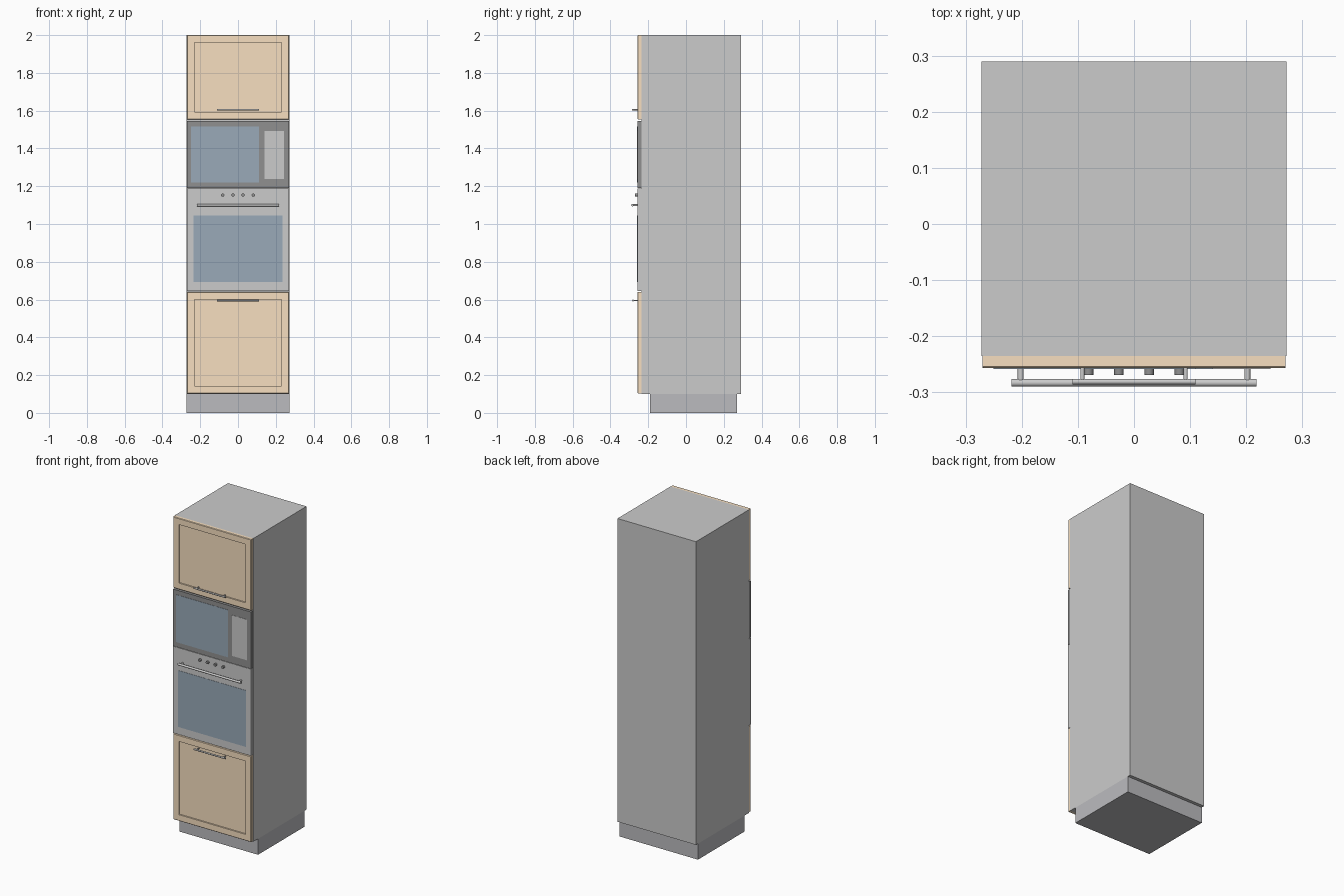
import bpy, bmesh, math
from mathutils import Matrix, Vector

if "Cube" in bpy.data.objects:
    bpy.data.objects.remove(bpy.data.objects["Cube"])


def material(name, rgb):
    m = bpy.data.materials.new(name)
    m.diffuse_color = (*rgb, 1.0)
    m.use_nodes = True
    m.node_tree.nodes["Principled BSDF"].inputs["Base Color"].default_value = m.diffuse_color
    return m


WOOD = material("wood", (0.93, 0.74, 0.53))
GLASS = material("tinted_glass", (0.32, 0.40, 0.48))
DARK = material("dark_metal", (0.28, 0.28, 0.28))
MID = material("plinth_grey", (0.50, 0.50, 0.52))

CARCASS_FRONT = -0.2355
FACE = -0.257          # front plane of doors and appliances


def finish(name, bm, mat=None):
    bmesh.ops.recalc_face_normals(bm, faces=bm.faces)
    me = bpy.data.meshes.new(name)
    bm.to_mesh(me)
    bm.free()
    ob = bpy.data.objects.new(name, me)
    bpy.context.collection.objects.link(ob)
    if mat:
        me.materials.append(mat)
    return ob


def add_box(bm, x, y, z):
    size = Vector((x[1] - x[0], y[1] - y[0], z[1] - z[0]))
    mid = Vector((sum(x) / 2, sum(y) / 2, sum(z) / 2))
    bmesh.ops.create_cube(bm, size=1, matrix=Matrix.Translation(mid) @ Matrix.Diagonal((*size, 1)))


def box(name, x, y, z, mat=None):
    bm = bmesh.new()
    add_box(bm, x, y, z)
    return finish(name, bm, mat)


def add_rod(bm, centre, radius, length, axis, sides=24):
    rot = Matrix.Rotation(math.pi / 2, 4, "Y" if axis == "X" else "X")
    bmesh.ops.create_cone(bm, cap_ends=True, segments=sides, radius1=radius, radius2=radius,
                          depth=length, matrix=Matrix.Translation(centre) @ rot)


def smooth(ob):
    for p in ob.data.polygons:
        p.use_smooth = len(p.vertices) == 4
    bm = bmesh.new()
    bm.from_mesh(ob.data)
    for e in bm.edges:
        e.smooth = e.calc_face_angle(0) < math.radians(40)
    bm.to_mesh(ob.data)
    bm.free()


def front_face(bm):
    return max((f for f in bm.faces if f.normal.y < -0.99), key=lambda f: f.calc_area())


def door(name, z):
    # slab with softened front edges and a recessed centre panel
    bm = bmesh.new()
    add_box(bm, (-0.27, 0.27), (FACE, CARCASS_FRONT), z)
    bm.normal_update()
    bmesh.ops.bevel(bm, geom=list(front_face(bm).edges), offset=0.003, segments=1, affect="EDGES")
    bm.normal_update()
    face = front_face(bm)
    bmesh.ops.inset_region(bm, faces=[face], thickness=0.052)
    bmesh.ops.inset_region(bm, faces=[face], thickness=0.0005, depth=-0.008)
    finish(name, bm, WOOD)


def handle(name, z, half, post_x, radius, y):
    # round bar on two stand-off posts
    bm = bmesh.new()
    add_rod(bm, (0, y, z), radius, 2 * half, "X")
    for s in (-1, 1):
        add_rod(bm, (s * post_x, (y + FACE) / 2, z), radius * 0.75, abs(y - FACE), "Y", 16)
    smooth(finish(name, bm))


# Cabinet body and recessed plinth
box("cabinet_body", (-0.272, 0.272), (CARCASS_FRONT, 0.29), (0.1, 2.0))
box("plinth", (-0.272, 0.272), (-0.19, 0.27), (0.0, 0.1), MID)

# Doors and their handles
door("lower_door", (0.103, 0.641))
door("upper_door", (1.554, 2.0))
handle("lower_door_handle", 0.595, 0.11, 0.092, 0.005, -0.281)
handle("upper_door_handle", 1.605, 0.11, 0.092, 0.005, -0.281)

# Oven
box("oven_front", (-0.27, 0.27), (FACE, CARCASS_FRONT), (0.645, 1.188))
box("oven_window", (-0.236, 0.236), (FACE - 0.0015, FACE + 0.002), (0.692, 1.046), GLASS)
handle("oven_handle", 1.10, 0.218, 0.202, 0.007, -0.283)
for i in range(4):
    bm = bmesh.new()
    add_rod(bm, (-0.081 + 0.054 * i, FACE - 0.005, 1.153), 0.0085, 0.014, "Y")
    smooth(finish(f"oven_knob_{i + 1}", bm, DARK))

# Microwave
box("microwave_front", (-0.27, 0.27), (FACE, CARCASS_FRONT), (1.19, 1.546), DARK)
box("microwave_window", (-0.25, 0.11), (FACE - 0.0015, FACE + 0.002), (1.22, 1.517), GLASS)
box("microwave_control_panel", (0.14, 0.243), (FACE - 0.0015, FACE + 0.002), (1.237, 1.492))
